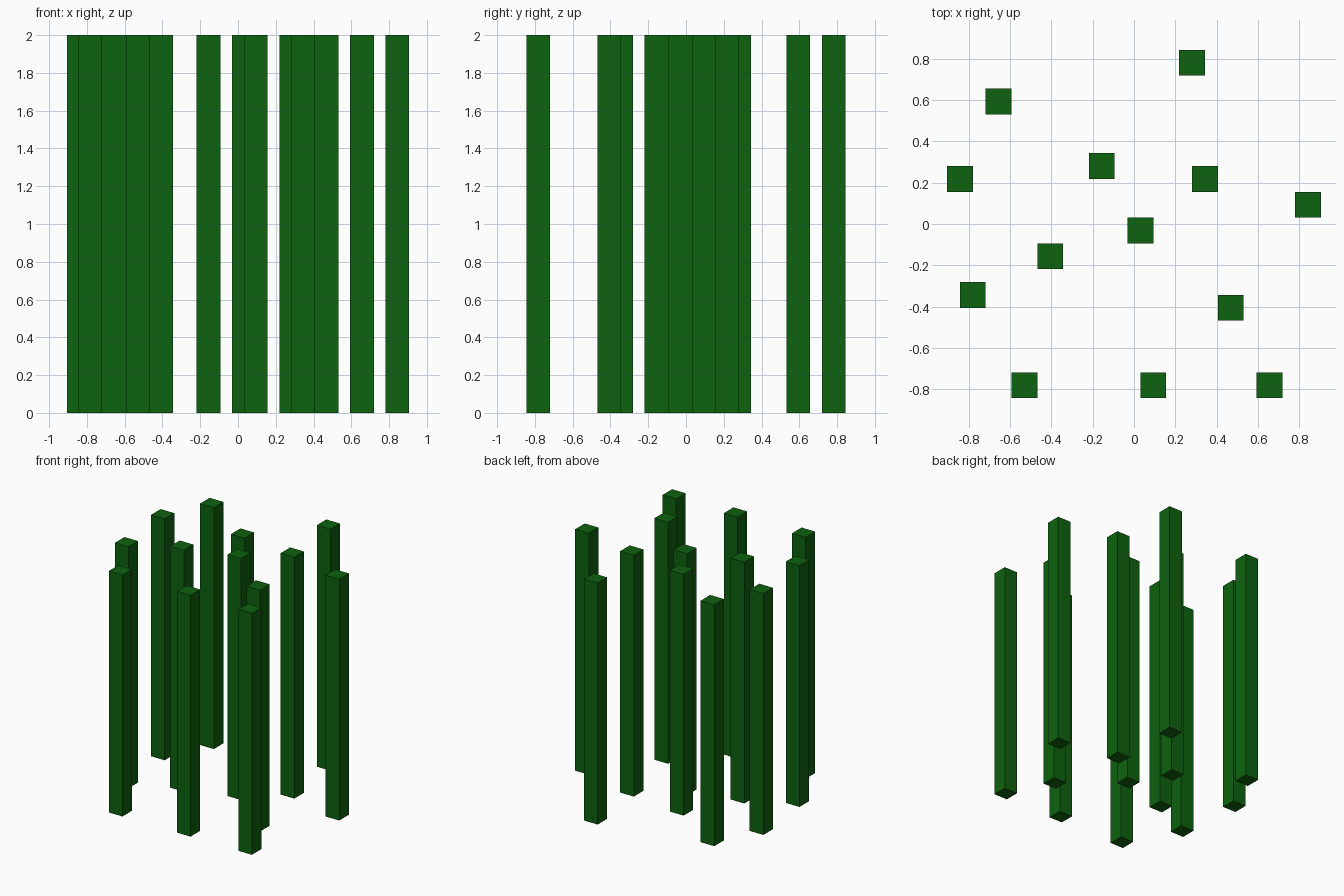
import bpy

if "Cube" in bpy.data.objects:
    bpy.data.objects.remove(bpy.data.objects["Cube"])

UNIT = 1 / 32          # layout grid step
WIDTH, HEIGHT = 0.125, 2.0

green = bpy.data.materials.new("dark_green")
green.diffuse_color = (0.004, 0.122, 0.0045, 1)
green.use_nodes = True
green.node_tree.nodes["Principled BSDF"].inputs["Base Color"].default_value = green.diffuse_color

# Stalk centres in grid steps, back to front
STALKS = [(9, 25), (-21, 19), (-5, 9), (-27, 7), (11, 7), (27, 3), (1, -1),
          (-13, -5), (-25, -11), (15, -13), (-17, -25), (3, -25), (21, -25)]


def add_stalk(index, x, y):
    bpy.ops.mesh.primitive_cube_add(size=1, location=(x * UNIT, y * UNIT, HEIGHT / 2))
    stalk = bpy.context.object
    stalk.name = f"stalk_{index:02d}"
    stalk.scale = (WIDTH, WIDTH, HEIGHT)
    bpy.ops.object.transform_apply(location=False, rotation=False, scale=True)
    stalk.data.materials.append(green)


# Square upright stalks
for i, (x, y) in enumerate(STALKS, 1):
    add_stalk(i, x, y)
